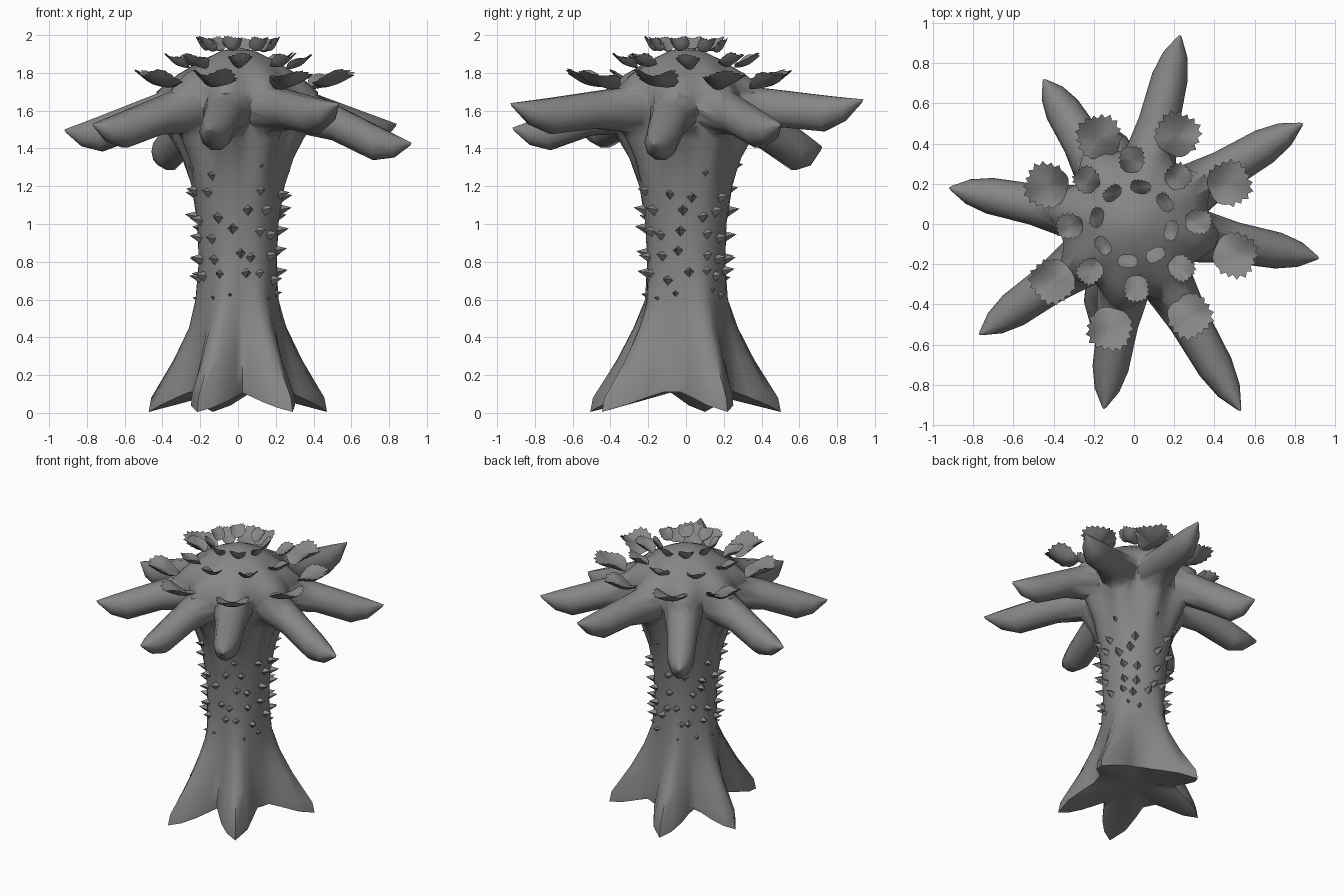
import bpy, bmesh, math, random
from mathutils import Vector, Matrix

if "Cube" in bpy.data.objects:
    bpy.data.objects.remove(bpy.data.objects["Cube"])

random.seed(7)
rad = math.radians
bark = bpy.data.materials.new("dark_grey")
bark.diffuse_color = (.24, .24, .24, 1)
bark.use_nodes = True
bark.node_tree.nodes["Principled BSDF"].inputs["Base Color"].default_value = bark.diffuse_color


def finish(name, bm, angle=40):
    bmesh.ops.recalc_face_normals(bm, faces=bm.faces)
    me = bpy.data.meshes.new(name)
    bm.to_mesh(me)
    bm.free()
    me.materials.append(bark)
    ob = bpy.data.objects.new(name, me)
    bpy.context.collection.objects.link(ob)
    if angle:
        smooth(ob, angle)
    return ob


def smooth(ob, angle):
    bpy.ops.object.select_all(action='DESELECT')
    ob.select_set(True)
    bpy.context.view_layer.objects.active = ob
    bpy.ops.object.shade_smooth_by_angle(angle=rad(angle))


def loft(rings, start, end):
    """Closed skin over rings of points, with a fan at each end."""
    bm = bmesh.new()
    vr = [[bm.verts.new(p) for p in ring] for ring in rings]
    n = len(vr[0])
    for a, b in zip(vr, vr[1:]):
        for i in range(n):
            j = (i + 1) % n
            bm.faces.new((a[i], a[j], b[j], b[i]))
    for ring, p in ((vr[0], start), (vr[-1], end)):
        c = bm.verts.new(p)
        for i in range(n):
            bm.faces.new((ring[i], ring[(i + 1) % n], c))
    return bm


def gap(a, b):
    return abs((a - b + math.pi) % (2 * math.pi) - math.pi)


# Branch tips (x, y, z) and roots (degrees, reach)
tips = [(.23, .94, 1.66), (.84, .50, 1.53), (.92, -.17, 1.43), (.53, -.93, 1.64),
        (-.15, -.92, 1.51), (-.77, -.55, 1.53), (-.92, .18, 1.50), (-.45, .72, 1.41)]
branch_angles = [math.atan2(y, x) for x, y, z in tips]
roots = [-113, -57, 25, 105, 168]
reach = [1.06, 1.02, 1.0, 1.0, .93]

# Trunk rows: valley z, root z, valley radius, root radius, branch swelling
rows = [(.11, .005, .27, .52, 0), (.15, .08, .27, .505, 0), (.30, .28, .245, .375, 0),
        (.45, .45, .222, .285, 0), (.60, .60, .208, .23, 0), (.80, .80, .205, .21, 0),
        (1.0, 1.0, .215, .215, 0), (1.2, 1.2, .24, .24, .01), (1.35, 1.35, .265, .265, .04),
        (1.45, 1.45, .285, .285, .08), (1.52, 1.52, .30, .30, .12), (1.6, 1.6, .325, .325, .13),
        (1.7, 1.7, .345, .345, .10), (1.79, 1.79, .29, .29, .04), (1.87, 1.87, .185, .185, 0),
        (1.92, 1.92, .08, .08, 0)]
angles = []
for i, a in enumerate(roots):
    b = (roots + [roots[0] + 360])[i + 1]
    angles += [rad(a + (b - a) * k / 8) for k in range(8)]
rings = []
for zv, zr, rv, rr, sw in rows:
    ring = []
    for a in angles:
        d, k = min((gap(a, rad(r)), k) for r, k in zip(roots, reach))
        t = min(1, d / .55)
        lobe = .5 * (.5 + .5 * math.cos(math.pi * t)) + .5 * (1 - t) ** 1.5
        bl = max(0, 1 - min(gap(a, r) for r in branch_angles) / .4)
        k = k if zv < .5 else 1
        r = rv + (rr * k - rv) * lobe + sw * bl
        ring.append((r * math.cos(a), r * math.sin(a), zv + (zr - zv) * lobe))
    rings.append(ring)
trunk = finish("trunk", loft(rings, (0, 0, .13), (0, 0, 1.935)), 0)

# Branches, each with a slanted end, fused into the trunk
for i, (x, y, z) in enumerate(tips):
    R, a = math.hypot(x, y), branch_angles[i]
    out, side = Vector((math.cos(a), math.sin(a), 0)), Vector((-math.sin(a), math.cos(a), 0))
    rings = []
    for t, hw, h in [(-.3, .10, .2), (0, .132, .26), (.3, .102, .205), (.66, .09, .2),
                     (.84, .062, .13), (.985, .01, .02)]:
        if i == 7 and t > .2:
            h *= 1.2
        top = 1.735 + (z - 1.735) * t if t >= 0 else 1.72
        c = out * (.33 + (R - .33) * t) + Vector((0, 0, top - h / 2))
        rings.append([c + side * hw * math.cos(k * math.pi / 5)
                      + Vector((0, 0, h / 2 * math.sin(k * math.pi / 5))) for k in range(10)])
    br = finish("branch", loft(rings, out * .18 + Vector((0, 0, 1.62)), (x, y, z)), 0)
    m = trunk.modifiers.new("join", 'BOOLEAN')
    m.operation, m.solver, m.object = 'UNION', 'EXACT', br
    bpy.ops.object.select_all(action='DESELECT')
    bpy.context.view_layer.objects.active = trunk
    trunk.select_set(True)
    bpy.ops.object.modifier_apply(modifier="join")
    bpy.data.objects.remove(br)
smooth(trunk, 65)


def add_leaf(bm, a, r0, z0, length, width, tilt, cup, thick):
    """Cupped round leaf with a toothed outer rim: two skins meeting at the edge."""
    nu, nv = 36, 4
    turn = Matrix.Rotation(a + random.uniform(-.15, .15), 4, 'Z')
    ruffle = random.uniform(0, 6)
    move = Matrix.Rotation(a, 4, 'Z') @ Vector((r0 + length / 2, 0, z0))
    grids = []
    for lower in (0, 1):
        g = []
        for v in range(1, nv + 1):
            row = []
            f = v / nv
            for u in range(nu):
                phi = 2 * math.pi * u / nu
                c, s = math.cos(phi), math.sin(phi)
                e = f
                if v == nv and c > -.4:
                    e *= .92 if u % 2 else 1.1
                if c < -.5:
                    e *= .9
                q = 1 + .12 * math.sin(2 * phi) ** 2
                lx, ly = length / 2 * e * c * q, width / 2 * e * s * q
                lz = (tilt * (lx + length / 2) + cup * f * f * (s * s + .3 * c)
                      + .07 * length * f * f * math.sin(3 * phi + ruffle)
                      - lower * thick * (1 - f * f))
                row.append(bm.verts.new(move + turn @ Vector((lx, ly, lz))))
            g.append(row)
        mid = bm.verts.new(move + Vector((0, 0, tilt * length / 2 - lower * thick)))
        for u in range(nu):
            w = (u + 1) % nu
            bm.faces.new((mid, g[0][u], g[0][w]))
            for v in range(nv - 1):
                bm.faces.new((g[v][u], g[v][w], g[v + 1][w], g[v + 1][u]))


# Three circles of leaves around the crown
outer = [-17, 23, 64, 112, 156, 215, 257, 301]
outer_r = [.41, .40, .38, .35, .36, .38, .42, .42]
middle = [45 * k + 2 for k in range(8)]
inner = [45 * k - 10 for k in range(8)]
for name, angs, radii, z0, L, w, tilt, cup, thick in [
        ("outer_leaves", outer, outer_r, 1.735, .215, .21, .26, .03, .03),
        ("middle_leaves", middle, [.25] * 8, 1.835, .135, .12, .38, .02, .025),
        ("inner_leaves", inner, [.15] * 8, 1.92, .07, .10, .85, .015, .03)]:
    bm = bmesh.new()
    for d, r in zip(angs, radii):
        add_leaf(bm, rad(d), r, z0 + random.uniform(-.006, .006), L, w, tilt, cup, thick)
    bmesh.ops.remove_doubles(bm, verts=bm.verts, dist=.0004)
    finish(name, bm)

# Thorns: four-sided pyramids scattered in rows round the trunk
bm = bmesh.new()
for z, count, size in [(.63, 9, .02), (.73, 13, .032), (.84, 12, .032), (.95, 11, .032),
                       (1.05, 11, .032), (1.16, 8, .03), (1.28, 6, .028)]:
    shift = random.uniform(0, 1)
    for k in range(count):
        a = (k + shift + random.uniform(-.35, .35)) / count * 2 * math.pi
        zz = z + random.uniform(-.03, .03)
        r = .207 + max(0, zz - .9) * .12
        mat = (Matrix.Translation((r * math.cos(a), r * math.sin(a), zz))
               @ Matrix.Rotation(a, 4, 'Z') @ Matrix.Rotation(rad(80), 4, 'Y')
               @ Matrix.Translation((0, 0, size * .7)))
        bmesh.ops.create_cone(bm, cap_ends=True, segments=4, radius1=size,
                              radius2=0, depth=size * 2.2, matrix=mat)
finish("thorns", bm, 20)
